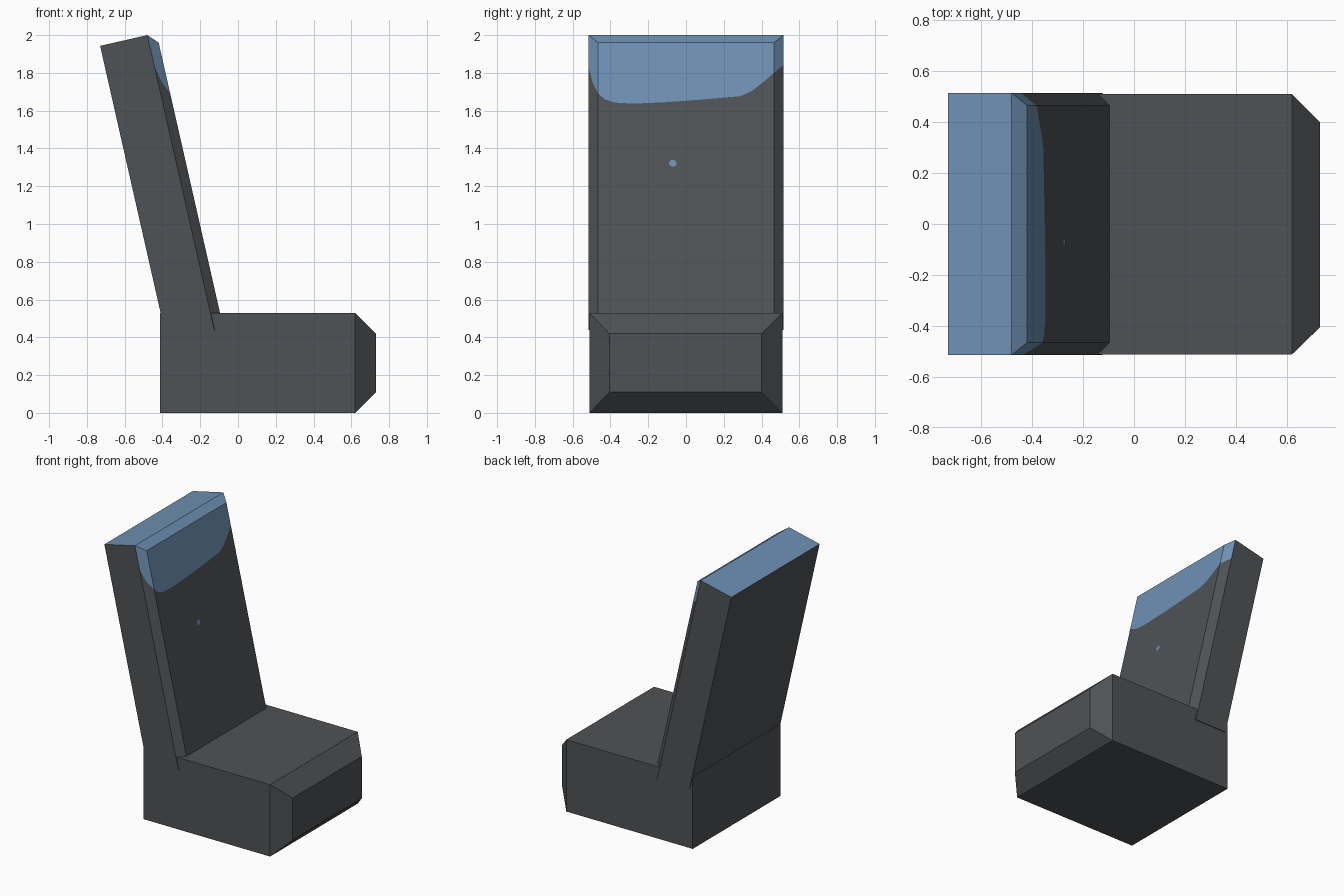
import bpy, bmesh, math

if "Cube" in bpy.data.objects:
    bpy.data.objects.remove(bpy.data.objects["Cube"])


def material(name, rgb):
    m = bpy.data.materials.new(name)
    m.diffuse_color = (*rgb, 1)
    m.use_nodes = True
    m.node_tree.nodes["Principled BSDF"].inputs["Base Color"].default_value = m.diffuse_color
    return m


GREY = material("dark grey", (0.078, 0.084, 0.090))
BLUE = material("steel blue", (0.155, 0.28, 0.45))
LEAN = 0.227          # backward lean of the backrest, x per z
HALF, INNER = 0.515, 0.465


def finish(name, bm, mats):
    bmesh.ops.recalc_face_normals(bm, faces=bm.faces)
    me = bpy.data.meshes.new(name)
    bm.to_mesh(me)
    bm.free()
    for m in mats:
        me.materials.append(m)
    ob = bpy.data.objects.new(name, me)
    bpy.context.collection.objects.link(ob)
    return ob


# Seat: block with a chamfered front end, lofted through three sections
bm = bmesh.new()
rings = []
for x, y0, y1, z0, z1 in ((-0.412, -0.512, 0.51, 0, 0.53),
                          (0.62, -0.512, 0.51, 0, 0.53),
                          (0.73, -0.405, 0.40, 0.11, 0.42)):
    rings.append([bm.verts.new((x, y, z)) for y, z in
                  ((y0, z0), (y1, z0), (y1, z1), (y0, z1))])
bm.faces.new(rings[0])
bm.faces.new(rings[-1])
for a, b in zip(rings, rings[1:]):
    for i in range(4):
        j = (i + 1) % 4
        bm.faces.new((a[i], a[j], b[j], b[i]))
finish("seat", bm, [GREY])


def front_x(y, z):
    """Front surface of the backrest, including its side bevels."""
    t = min(1, max(0, (abs(y) - INNER) / (HALF - INNER)))
    return (-0.42 + (1.96 - z) * LEAN) - 0.051 * t


# Backrest: leaning slab, front split along the wavy edge of the blue patch
EDGE = [(-HALF, 1.83), (-0.495, 1.75), (-INNER, 1.69), (-0.43, 1.66),
        (-0.38, 1.643), (-0.28, 1.637), (-0.1, 1.645), (0.1, 1.66),
        (0.29, 1.677), (0.35, 1.705), (0.42, 1.76), (INNER, 1.80), (HALF, 1.84)]
bm = bmesh.new()
low, mid, top = [], [], []
for y, z in EDGE:
    t = max(0, (abs(y) - INNER) / (HALF - INNER))
    for row, h in ((low, 0.44), (mid, z), (top, 1.96 + 0.04 * t)):
        row.append(bm.verts.new((front_x(y, h), y, h)))
back = {}
for s, y in ((0, -HALF), (1, HALF)):
    back[s, 0] = bm.verts.new((-0.73 + 1.50 * LEAN, y, 0.44))
    back[s, 1] = bm.verts.new((-0.73, y, 1.943))
for i in range(len(EDGE) - 1):
    bm.faces.new((low[i], low[i + 1], mid[i + 1], mid[i]))
    bm.faces.new((mid[i], mid[i + 1], top[i + 1], top[i])).material_index = 1
bm.faces.new(top).material_index = 1                       # top bevel
bm.faces.new((top[0], top[-1], back[1, 1], back[0, 1])).material_index = 1
bm.faces.new((back[0, 0], back[1, 0], back[1, 1], back[0, 1]))
bm.faces.new(low + [back[1, 0], back[0, 0]])
for s, k in ((0, 0), (1, -1)):
    bm.faces.new((low[k], mid[k], top[k], back[s, 1], back[s, 0]))
finish("backrest", bm, [GREY, BLUE])

# Small blue spot on the backrest
bm = bmesh.new()
ring = []
for i in range(8):
    a = i * math.tau / 8
    y, z = -0.07 + 0.021 * math.cos(a), 1.322 + 0.019 * math.sin(a)
    ring.append(bm.verts.new((front_x(y, z) + 0.002, y, z)))
f = bm.faces.new(ring)
f.normal_update()
if f.normal.x < 0:
    f.normal_flip()
me = bpy.data.meshes.new("backrest_spot")
bm.to_mesh(me)
bm.free()
me.materials.append(BLUE)
bpy.context.collection.objects.link(bpy.data.objects.new("backrest_spot", me))
